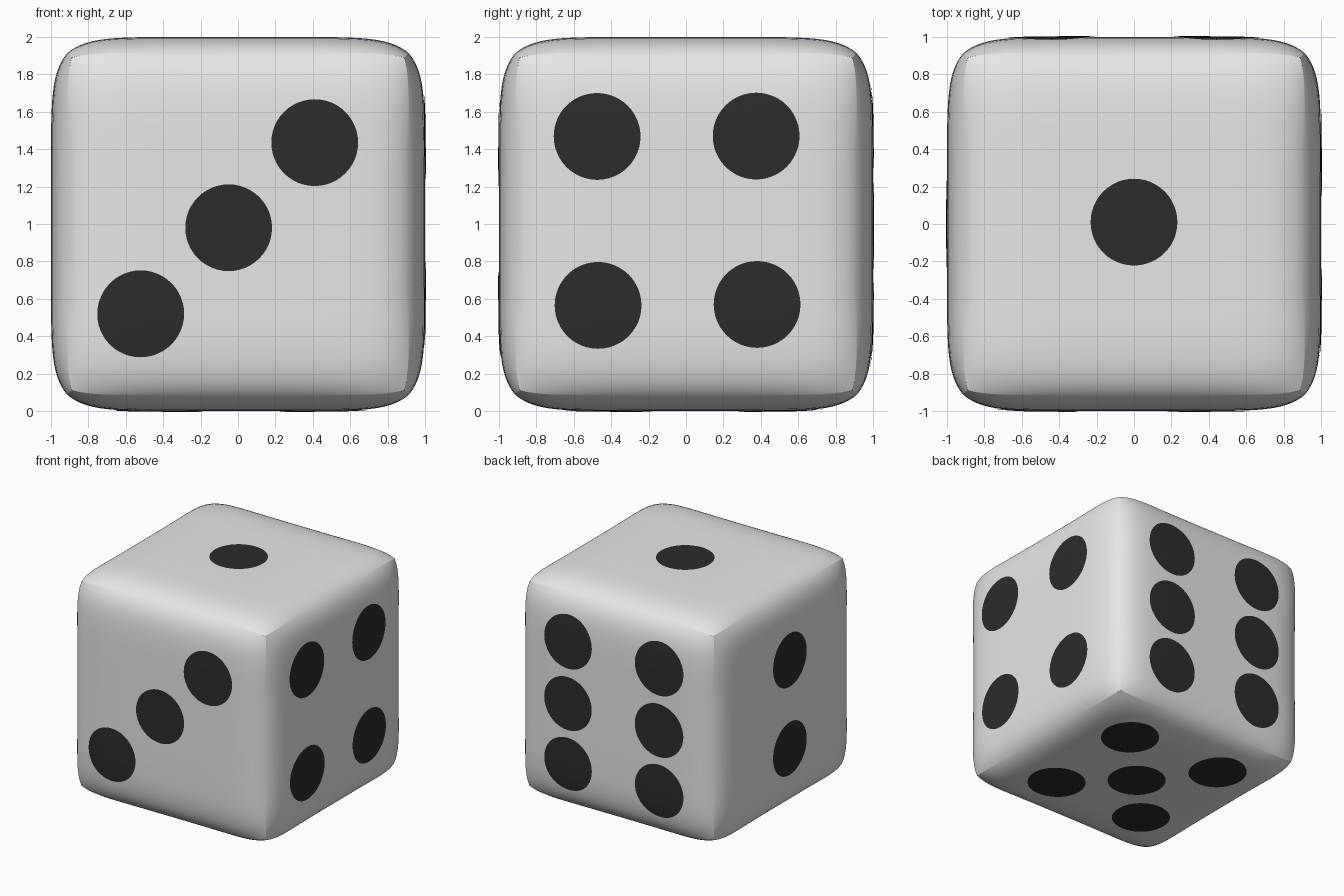
import bpy, bmesh, math
from mathutils import Vector

if "Cube" in bpy.data.objects:
    bpy.data.objects.remove(bpy.data.objects["Cube"])

N = 7.35          # roundness exponent of the softened cube
PIP_R = 0.232
LIFT = 0.004


def material(name, rgb):
    m = bpy.data.materials.new(name)
    m.diffuse_color = (*rgb, 1.0)
    m.use_nodes = True
    m.node_tree.nodes["Principled BSDF"].inputs["Base Color"].default_value = m.diffuse_color
    return m


white = material("off_white", (0.8, 0.8, 0.8))
black = material("black", (0.025, 0.025, 0.025))


def surf(d):
    """Project a direction onto the rounded, slightly bulging cube."""
    a = [abs(c) for c in d]
    r = sum(c ** N for c in a) ** (-1 / N)
    t = (a[0] * a[1] * a[2] / max(a) ** 3) ** 4
    return Vector(d) * r * (1 + 0.033 * t)


def finish(bm, name, mat):
    bmesh.ops.translate(bm, verts=bm.verts, vec=(0, 0, 1))
    for f in bm.faces:
        f.smooth = True
    me = bpy.data.meshes.new(name)
    bm.to_mesh(me)
    bm.free()
    me.materials.append(mat)
    ob = bpy.data.objects.new(name, me)
    bpy.context.collection.objects.link(ob)
    return ob


# Body: subdivided cube pushed out to the rounded form
bm = bmesh.new()
bmesh.ops.create_cube(bm, size=2)
bmesh.ops.subdivide_edges(bm, edges=bm.edges[:], cuts=39, use_grid_fill=True)
for v in bm.verts:
    # pack more rows towards the rounded edges
    v.co = surf([math.sin(c * math.pi / 2) if abs(c) < 0.999 else c for c in v.co])
finish(bm, "die_body", white)


# Pips: thin round skins that follow the surface
def pip(name, axis, sign, cu, cv):
    bm = bmesh.new()
    seg, rings = 48, 6
    i, j = [k for k in range(3) if k != axis]

    def point(u, v):
        d = [0, 0, 0]
        d[i], d[j] = u, v
        d[axis] = sign * (1 - abs(u) ** N - abs(v) ** N) ** (1 / N)
        p = surf(d)
        p[axis] += sign * LIFT
        return bm.verts.new(p)

    centre = point(cu, cv)
    prev = None
    for k in range(1, rings + 1):
        r = PIP_R * k / rings
        ring = [point(cu + r * math.cos(math.tau * s / seg),
                      cv + r * math.sin(math.tau * s / seg)) for s in range(seg)]
        for s in range(seg):
            n = (s + 1) % seg
            if prev:
                bm.faces.new((prev[s], ring[s], ring[n], prev[n]))
            else:
                bm.faces.new((centre, ring[s], ring[n]))
        prev = ring
    bm.normal_update()
    if sum(f.normal[axis] for f in bm.faces) * sign < 0:
        bmesh.ops.reverse_faces(bm, faces=bm.faces[:])
    finish(bm, name, black)


# Side name: axis, direction, pip centres on the other two axes (z from middle)
sides = {
    "front": (1, -1, [(0.41, 0.435), (-0.05, -0.02), (-0.52, -0.48)]),
    "right": (0, 1, [(-0.475, 0.468), (0.375, 0.47), (-0.47, -0.435), (0.38, -0.43)]),
    "top": (2, 1, [(0.0, 0.01)]),
    "back": (1, 1, [(x, z) for x in (-0.44, 0.44) for z in (0.527, -0.01, -0.54)]),
    "left": (0, -1, [(0.0, 0.373), (0.0, -0.4)]),
    "bottom": (2, -1, [(-0.01, 0.02), (0.465, 0.505), (0.455, -0.42),
                       (-0.43, 0.525), (-0.42, -0.415)]),
}
for side, (axis, sign, centres) in sides.items():
    for n, (u, v) in enumerate(centres, 1):
        pip(f"{side}_pip_{n}", axis, sign, u, v)
